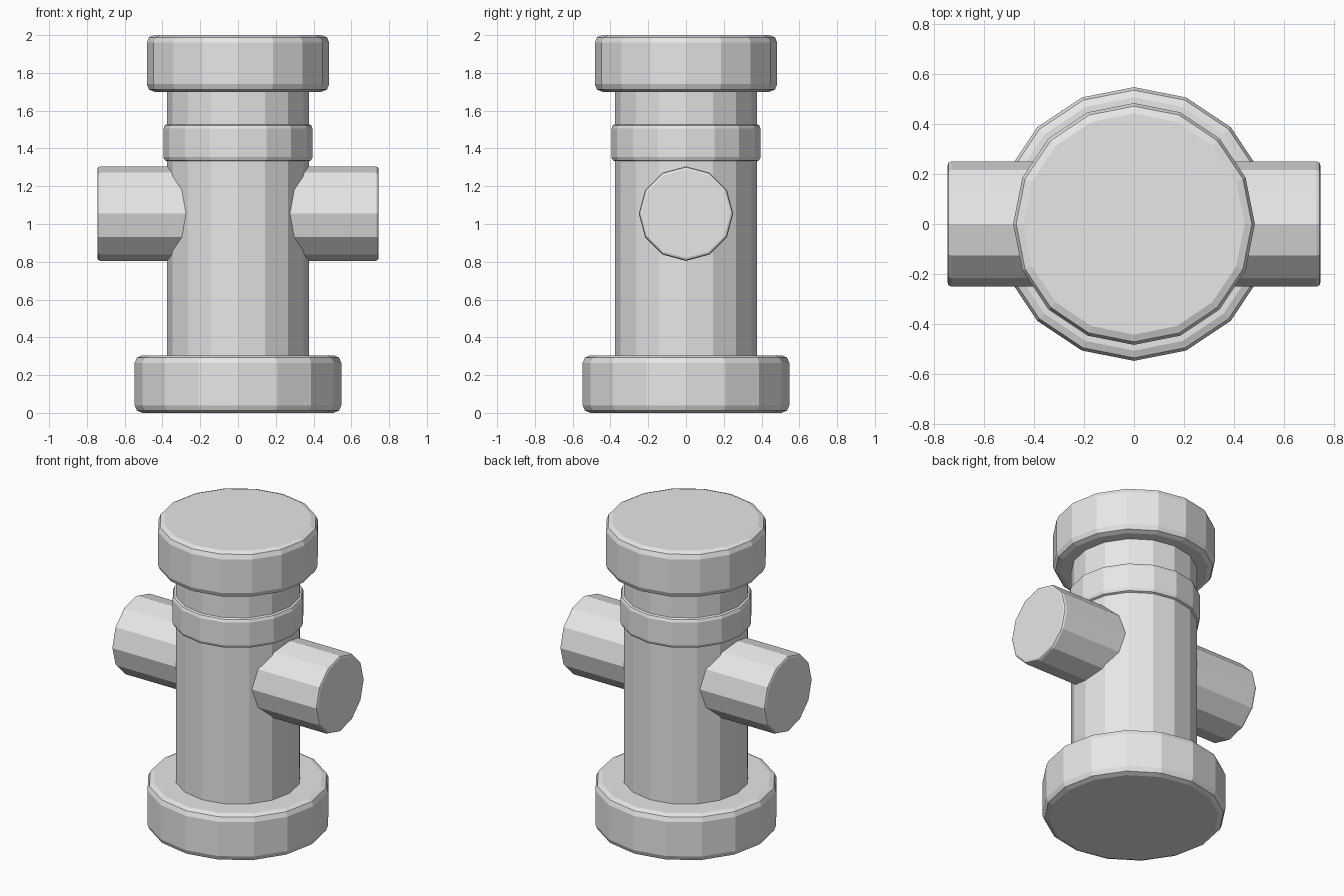
import bpy
import math

if "Cube" in bpy.data.objects:
    bpy.data.objects.remove(bpy.data.objects["Cube"])

grey = bpy.data.materials.new("light grey")
grey.diffuse_color = (0.8, 0.8, 0.8, 1.0)
grey.use_nodes = True
grey.node_tree.nodes["Principled BSDF"].inputs["Base Color"].default_value = grey.diffuse_color


def drum(name, radius, depth, centre, sides=16, rotation=(0, 0, 0), bevel=0.0):
    """Flat-shaded prism with rounded rims."""
    bpy.ops.mesh.primitive_cylinder_add(
        vertices=sides, radius=radius, depth=depth, location=centre, rotation=rotation)
    obj = bpy.context.object
    obj.name = name
    obj.data.materials.append(grey)
    if bevel:
        mod = obj.modifiers.new("rounded rim", 'BEVEL')
        mod.width = bevel
        mod.segments = 2
        mod.limit_method = 'ANGLE'
        mod.angle_limit = math.radians(35)
    return obj


def upright(name, radius, bottom, top, bevel=0.0):
    return drum(name, radius, top - bottom, (0, 0, (bottom + top) / 2), bevel=bevel)


# Stacked parts of the post
upright("base_flange", 0.547, 0.0, 0.305, 0.04)
upright("barrel", 0.375, 0.25, 1.75)
upright("collar_band", 0.395, 1.33, 1.53, 0.025)
upright("cap", 0.483, 1.70, 2.0, 0.04)

# Side outlets, reaching into the barrel
for side, label in ((-1, "left"), (1, "right")):
    drum(label + "_outlet", 0.25, 0.645, (side * 0.4225, 0, 1.055), sides=12,
         rotation=(0, math.pi / 2, 0), bevel=0.015)
